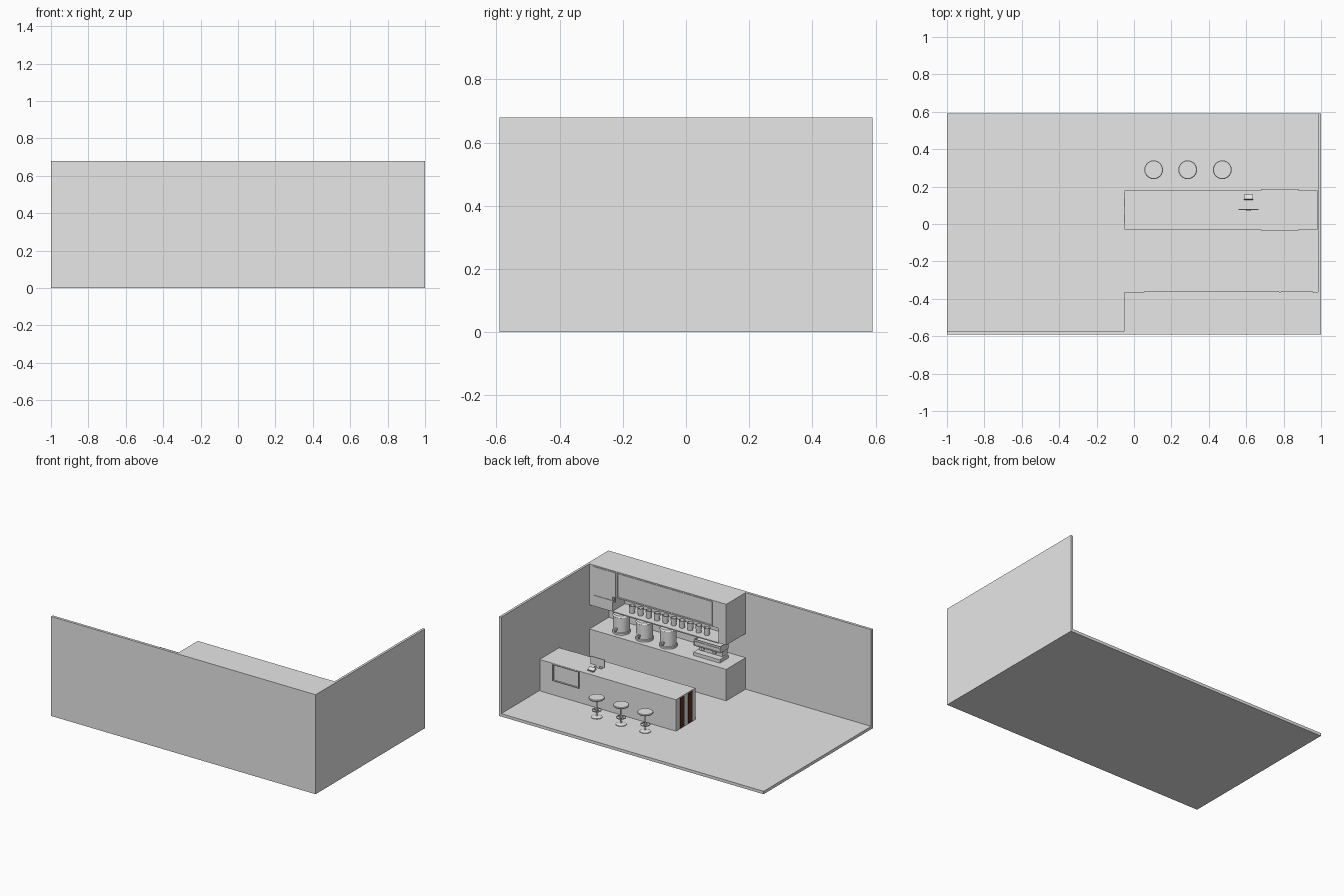
import bpy, bmesh, math
from mathutils import Matrix, Vector

cube = bpy.data.objects.get("Cube")
if cube:
    bpy.data.objects.remove(cube, do_unlink=True)


def material(name, rgb):
    m = bpy.data.materials.new(name)
    m.use_nodes = True
    m.diffuse_color = (*rgb, 1)
    m.node_tree.nodes["Principled BSDF"].inputs["Base Color"].default_value = (*rgb, 1)
    return m


GREY = material("light grey", (0.8, 0.8, 0.8))
BROWN = material("dark brown", (0.1, 0.03, 0.015))


def finish(name, bm, mat):
    mesh = bpy.data.meshes.new(name)
    bm.to_mesh(mesh)
    bm.free()
    mesh.materials.append(mat)
    ob = bpy.data.objects.new(name, mesh)
    bpy.context.collection.objects.link(ob)
    return ob


def boxes(name, spans, mat=GREY):
    """One object from boxes given as (x range, y range, z range)."""
    bm = bmesh.new()
    for span in spans:
        mid = Vector([(a + b) / 2 for a, b in span])
        size = [b - a for a, b in span]
        bmesh.ops.create_cube(bm, size=1, matrix=Matrix.Translation(mid) @ Matrix.Diagonal((*size, 1)))
    return finish(name, bm, mat)


def lathe(name, profile, at, steps=24):
    """Spin a radius/height profile about z at the given place."""
    bm = bmesh.new()
    verts = [bm.verts.new((r, 0, z)) for r, z in profile]
    edges = [bm.edges.new(pair) for pair in zip(verts, verts[1:])]
    bmesh.ops.spin(bm, geom=verts + edges, cent=(0, 0, 0), axis=(0, 0, 1),
                   angle=math.tau, steps=steps)
    bmesh.ops.remove_doubles(bm, verts=bm.verts, dist=0.0002)
    bmesh.ops.recalc_face_normals(bm, faces=bm.faces)
    ob = finish(name, bm, GREY)
    ob.location = at
    bpy.context.view_layer.objects.active = ob
    ob.select_set(True)
    bpy.ops.object.shade_smooth_by_angle()
    ob.select_set(False)
    return ob


def frame(name, x, z, y, w=0.006):
    """Thin rectangular rim standing on a wall plane."""
    return boxes(name, [
        (x, y, (z[0], z[0] + w)), (x, y, (z[1] - w, z[1])),
        ((x[0], x[0] + w), y, z), ((x[1] - w, x[1]), y, z)])


# Room shell
FLOOR, TOP = 0.02, 0.235
boxes("floor", [((-1, 1), (-0.59, 0.59), (0, FLOOR))])
boxes("front_wall", [((-1, 1), (-0.59, -0.572), (FLOOR, 0.68))])
boxes("side_wall", [((0.984, 1), (-0.572, 0.59), (FLOOR, 0.68))])

# Wall counter and overhead cabinet with an open shelf niche
LONG, DEEP = (-0.05, 0.984), (-0.572, -0.363)
boxes("wall_counter", [(LONG, DEEP, (FLOOR, TOP))])
boxes("overhead_cabinet", [
    (LONG, DEEP, (0.5, 0.68)),
    ((0.81, 0.984), DEEP, (0.4, 0.5)),
    ((-0.05, 0.01), DEEP, (0.4, 0.5)),
    ((0.01, 0.81), (-0.572, -0.5), (0.4, 0.5)),
    ((0.01, 0.81), (-0.5, -0.363), (0.395, 0.402))])
frame("small_cabinet_panel", (0.785, 0.955), (0.47, 0.672), (-0.363, -0.359))
frame("long_cabinet_panel", (0.055, 0.775), (0.505, 0.672), (-0.363, -0.359))

# Cups in the niche
for i in range(10):
    lathe("cup", [(0, 0), (0.017, 0), (0.021, 0.05), (0.018, 0.05), (0.015, 0.006), (0, 0.006)],
          (0.135 + i * 0.0628, -0.42, 0.402), 16)

# Urns with taps
for x in (0.8, 0.625, 0.445):
    lathe("urn", [(0, 0), (0.056, 0), (0.056, 0.012), (0.052, 0.016), (0.052, 0.115),
                  (0.056, 0.118), (0.05, 0.128), (0, 0.132)], (x, -0.445, TOP))
    boxes("urn_tap", [((x - 0.006, x + 0.006), (-0.395, -0.378), (0.268, 0.28)),
                      ((x - 0.004, x + 0.004), (-0.386, -0.378), (0.256, 0.268))])

# Coffee machine
MX = (0.035, 0.235)
boxes("coffee_machine", [
    (MX, (-0.51, -0.415), (TOP, 0.258)),
    ((0.045, 0.225), (-0.51, -0.46), (0.258, 0.3)),
    (MX, (-0.51, -0.42), (0.3, 0.335))])
frame("coffee_machine_rim", MX, (0.302, 0.333), (-0.42, -0.416))
boxes("coffee_machine_rail", [
    (MX, (-0.424, -0.42), (0.335, 0.345)), (MX, (-0.51, -0.506), (0.335, 0.345)),
    ((0.035, 0.039), (-0.506, -0.424), (0.335, 0.345)),
    ((0.231, 0.235), (-0.506, -0.424), (0.335, 0.345))])
for x in (0.09, 0.18):
    lathe("brew_head", [(0, 0), (0.012, 0), (0.012, 0.02), (0, 0.02)], (x, -0.438, 0.28), 12)

# Island counter, display frames and striped end
boxes("island_counter", [((-0.05, 0.98), (-0.03, 0.18), (FLOOR, TOP))])
frame("display_back_frame", (0.68, 0.88), (0.118, 0.234), (0.18, 0.188))
frame("display_front_frame", (0.68, 0.88), (0.118, 0.234), (-0.034, -0.03))
boxes("end_stripes", [((-0.053, -0.05), (y, y + 0.045), (0.022, 0.228))
                      for y in (0.005, 0.092)], BROWN)

# Till screen, stand and card reader
boxes("till_screen", [((0.56, 0.665), (0.075, 0.081), (0.252, 0.305))])
boxes("till_stand", [((0.6, 0.625), (0.07, 0.078), (TOP, 0.27)),
                     ((0.585, 0.64), (0.062, 0.078), (TOP, 0.239))])
reader = boxes("card_reader", [((-0.023, 0.023), (-0.014, 0.014), (-0.006, 0.006))])
reader.location = (0.612, 0.143, 0.252)
reader.rotation_euler.x = math.radians(-25)
boxes("card_reader_post", [((0.605, 0.619), (0.137, 0.149), (TOP, 0.252))])

# Stools
for x in (0.105, 0.287, 0.472):
    at = (x, 0.29, FLOOR)
    lathe("stool_seat", [(0, 0.124), (0.046, 0.124), (0.05, 0.128), (0.05, 0.133),
                         (0.047, 0.136), (0, 0.136)], at)
    lathe("stool_post", [(0.006, 0.005), (0.006, 0.125)], at, 12)
    lathe("stool_base", [(0, 0), (0.035, 0), (0.035, 0.004), (0.008, 0.01), (0, 0.01)], at)
    lathe("foot_ring", [(0.027, 0.045), (0.031, 0.045), (0.031, 0.05), (0.027, 0.05),
                        (0.027, 0.045)], at)
    boxes("foot_ring_spokes", [((x - 0.028, x + 0.028), (0.288, 0.292), (0.065, 0.069)),
                               ((x - 0.002, x + 0.002), (0.262, 0.318), (0.065, 0.069))])
